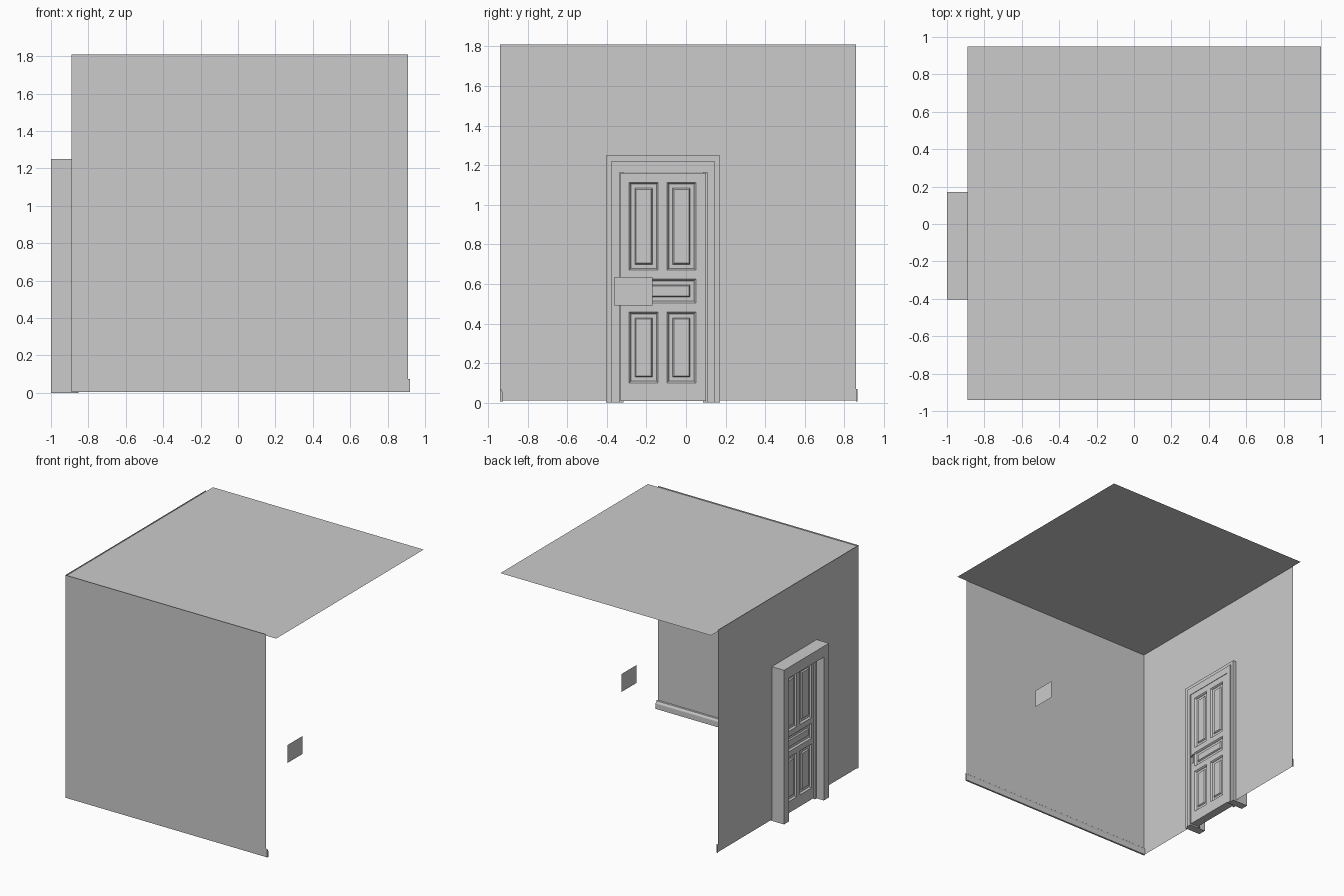
import bpy, bmesh

if "Cube" in bpy.data.objects:
    bpy.data.objects.remove(bpy.data.objects["Cube"])


def finish(name, bm, weld=True):
    if weld:
        bmesh.ops.remove_doubles(bm, verts=bm.verts, dist=1e-5)
    me = bpy.data.meshes.new(name)
    bm.to_mesh(me)
    bm.free()
    ob = bpy.data.objects.new(name, me)
    bpy.context.collection.objects.link(ob)
    return ob


def quad(bm, *pts):
    bm.faces.new([bm.verts.new(p) for p in pts])


def x_rect(bm, x, y0, y1, z0, z1):
    # rectangle facing +x
    quad(bm, (x, y0, z0), (x, y1, z0), (x, y1, z1), (x, y0, z1))


def add_box(bm, x0, x1, y0, y1, z0, z1):
    vs = bmesh.ops.create_cube(bm, size=1)['verts']
    for v in vs:
        v.co = ((x0 + x1) / 2 + v.co.x * (x1 - x0),
                (y0 + y1) / 2 + v.co.y * (y1 - y0),
                (z0 + z1) / 2 + v.co.z * (z1 - z0))


def boxes(name, items, bevel=0):
    bm = bmesh.new()
    for it in items:
        add_box(bm, *it)
    ob = finish(name, bm, False)
    if bevel:
        m = ob.modifiers.new("bevel", 'BEVEL')
        m.width, m.segments = bevel, 2
    return ob


WX, WY, Z0, Z1 = -0.89, -0.94, 0.01, 1.81   # wall planes and heights

# front wall (single sheet seen from inside the room)
bm = bmesh.new()
quad(bm, (0.91, WY, Z0), (WX, WY, Z0), (WX, WY, Z1), (0.91, WY, Z1))
finish("front_wall", bm)

# door wall with an opening
bm = bmesh.new()
x_rect(bm, WX, WY, -0.36, Z0, Z1)
x_rect(bm, WX, 0.13, 0.86, Z0, Z1)
x_rect(bm, WX, -0.36, 0.13, 1.19, Z1)
finish("door_wall", bm)

# ceiling sheet
bm = bmesh.new()
quad(bm, (WX, WY, 1.80), (WX, 0.95, 1.80), (1.0, 0.95, 1.80), (1.0, WY, 1.80))
finish("ceiling", bm)

# skirting board: moulded profile extruded along the front wall
profile = [(0, 0.005), (0.015, 0.005), (0.015, 0.048), (0.012, 0.055),
           (0.008, 0.06), (0.006, 0.068), (0, 0.073)]
bm = bmesh.new()
ends = [[bm.verts.new((x, WY + d, z)) for d, z in profile] for x in (WX, 0.92)]
n = len(profile)
for i in range(n):
    j = (i + 1) % n
    bm.faces.new((ends[0][i], ends[0][j], ends[1][j], ends[1][i]))
for e in ends:
    bm.faces.new(e)
bmesh.ops.recalc_face_normals(bm, faces=bm.faces)
finish("skirting_board", bm)
boxes("skirting_end", [(WX, WX + 0.012, 0.858, 0.866, 0.005, 0.07)])

# hanging card in the room
bm = bmesh.new()
x_rect(bm, 0.697, -0.36, -0.168, 0.49, 0.635)
finish("card", bm)

# door frame: outer casing and slightly deeper inner lining
L, R = -0.337, 0.109
boxes("outer_casing", [
    (-1.0, -0.86, -0.403, -0.378, 0, 1.25),
    (-1.0, -0.86, 0.146, 0.172, 0, 1.25),
    (-1.0, -0.86, -0.378, 0.146, 1.22, 1.25)])
boxes("inner_casing", [
    (-1.0, -0.852, -0.378, L, 0, 1.22),
    (-1.0, -0.852, R, 0.146, 0, 1.22),
    (-1.0, -0.852, L, R, 1.162, 1.22)])
# door stop behind the leaf closes the gaps
boxes("door_stop", [
    (-0.935, -0.925, L, -0.315, 0, 1.162),
    (-0.935, -0.925, 0.085, R, 0, 1.162)])

# door leaf: stiles and rails around five openings
XB, XF = -0.925, -0.855
DY0, DY1, DZ0, DZ1 = -0.331, 0.101, 0.008, 1.161
A, B, C, D = -0.287, -0.141, -0.096, 0.05
boxes("door_stiles_and_rails", [(XB, XF) + b for b in [
    (DY0, A, DZ0, DZ1), (D, DY1, DZ0, DZ1),
    (A, D, DZ0, 0.10), (A, D, 0.458, 0.504),
    (A, D, 0.625, 0.67), (A, D, 1.113, DZ1),
    (B, C, 0.10, 0.458), (B, C, 0.67, 1.113)]])

# moulded panels on both sides, made from nested rectangles
steps = [(0, 0), (0.004, 0.004), (0.009, 0.014), (0.022, 0.014),
         (0.029, 0.014), (0.035, 0.004)]
openings = [(A, B, 0.67, 1.113), (C, D, 0.67, 1.113), (A, D, 0.504, 0.625),
            (A, B, 0.10, 0.458), (C, D, 0.10, 0.458)]
bm = bmesh.new()
for y0, y1, z0, z1 in openings:
    for x, s in ((XF, 1), (XB, -1)):
        prev = None
        for i, dep in steps:
            ring = [bm.verts.new((x - s * dep, y, z)) for y, z in
                    ((y0 + i, z0 + i), (y1 - i, z0 + i),
                     (y1 - i, z1 - i), (y0 + i, z1 - i))]
            if s < 0:
                ring.reverse()
            if prev:
                for k in range(4):
                    m = (k + 1) % 4
                    bm.faces.new((prev[k], prev[m], ring[m], ring[k]))
            prev = ring
        bm.faces.new(prev)
finish("door_panels", bm)

# door handle: plate, neck and lever
boxes("handle", [
    (XF, XF + 0.004, -0.317, -0.301, 0.54, 0.62),
    (XF, XF + 0.025, -0.313, -0.305, 0.59, 0.598),
    (XF + 0.018, XF + 0.026, -0.315, -0.262, 0.589, 0.599)], 0.001)
